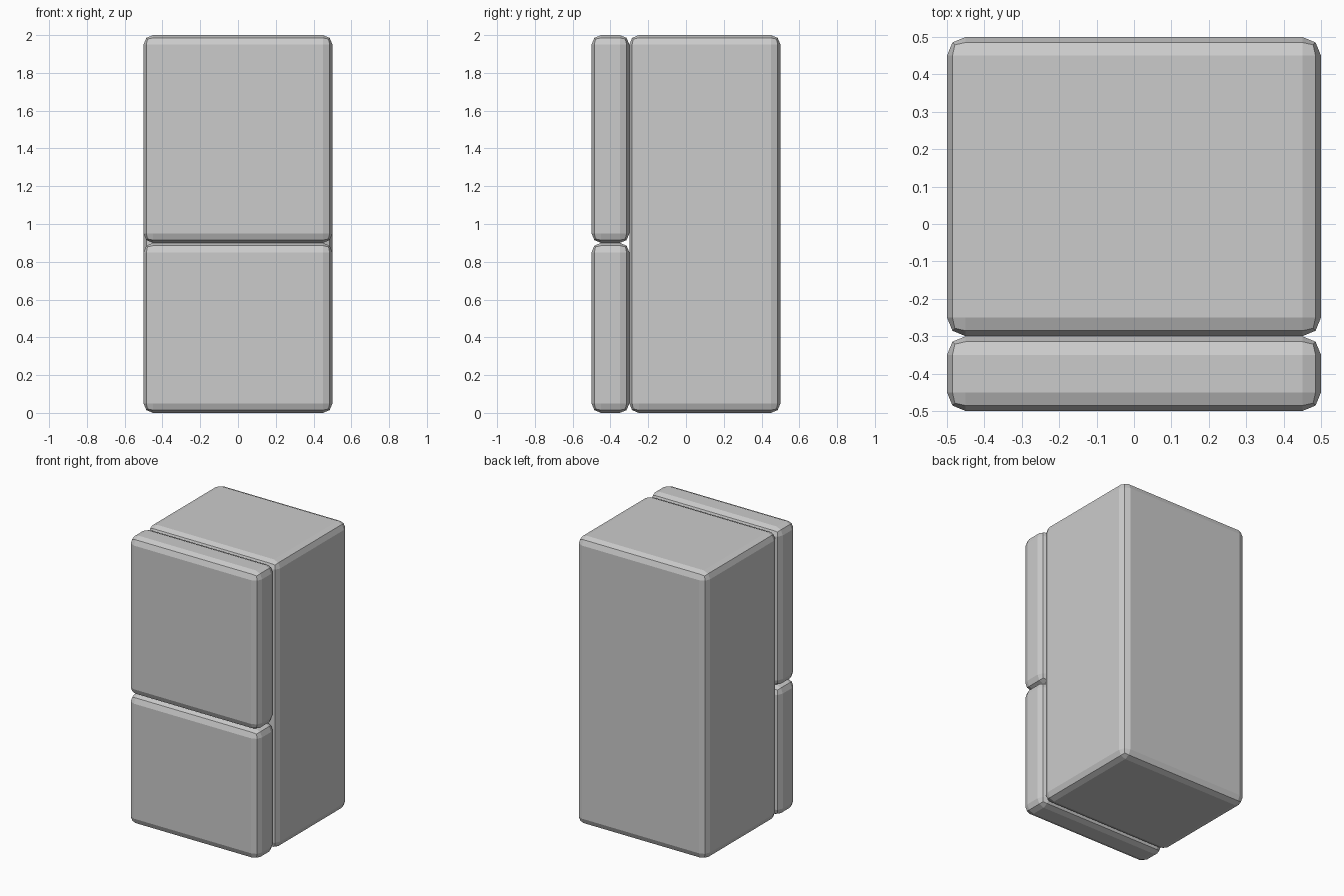
import bpy

if "Cube" in bpy.data.objects:
    bpy.data.objects.remove(bpy.data.objects["Cube"])


def rounded_box(name, lo, hi, width=0.05):
    """Box between two corners with a two-step bevel on all edges."""
    bpy.ops.mesh.primitive_cube_add(size=1, location=[(a + b) / 2 for a, b in zip(lo, hi)])
    ob = bpy.context.object
    ob.name = name
    ob.scale = [b - a for a, b in zip(lo, hi)]
    bpy.ops.object.transform_apply(location=False, rotation=False, scale=True)
    bevel = ob.modifiers.new("bevel", 'BEVEL')
    bevel.width = width
    bevel.segments = 2
    return ob


# Main cabinet
rounded_box("cabinet", (-0.5, -0.3, 0), (0.5, 0.5, 2))

# Lower and upper doors
for name, z0, z1 in (("lower_door", 0, 0.9), ("upper_door", 0.9, 2)):
    rounded_box(name, (-0.5, -0.5, z0), (0.5, -0.3, z1))
